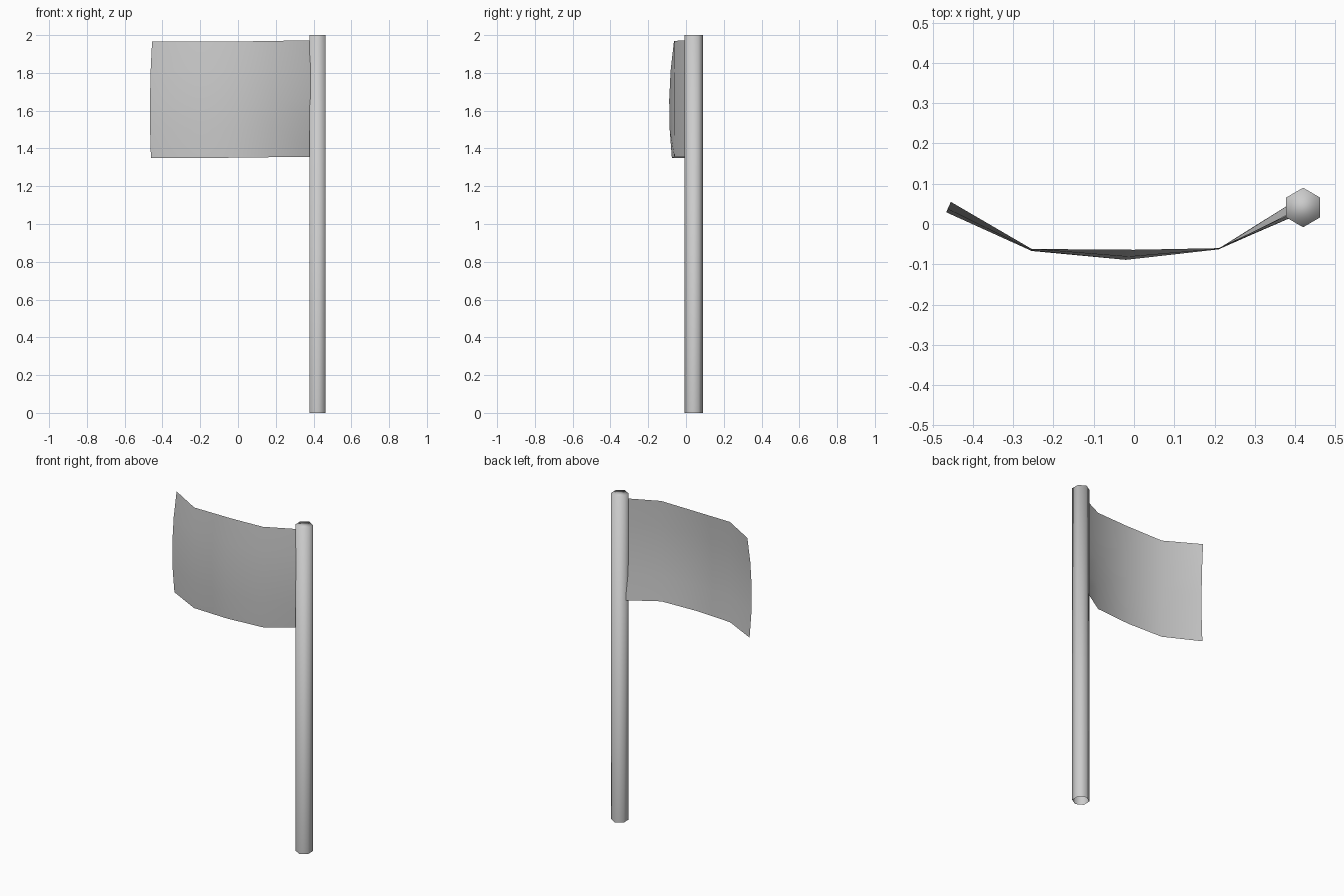
import bpy, bmesh, math

if "Cube" in bpy.data.objects:
    bpy.data.objects.remove(bpy.data.objects["Cube"])


def add_object(name, bm):
    mesh = bpy.data.meshes.new(name)
    bm.to_mesh(mesh)
    bm.free()
    for p in mesh.polygons:
        p.use_smooth = True
    obj = bpy.data.objects.new(name, mesh)
    bpy.context.collection.objects.link(obj)
    return obj


# Hexagonal pole, capped on top and open underneath
bm = bmesh.new()
rings = []
for z in (0.0, 2.0):
    rings.append([bm.verts.new((0.42 + 0.049 * math.cos(math.radians(60 * i + 30)),
                                0.041 + 0.049 * math.sin(math.radians(60 * i + 30)), z))
                  for i in range(6)])
for i in range(6):
    j = (i + 1) % 6
    bm.faces.new((rings[0][i], rings[0][j], rings[1][j], rings[1][i]))
bm.faces.new(rings[1])
add_object("pole", bm)

# Waving cloth: x and y per column at the top, middle and bottom edge
columns = [
    ((-0.455, 0.055), (-0.466, 0.029), (-0.461, 0.042)),
    ((-0.254, -0.062), (-0.254, -0.067), (-0.254, -0.064)),
    ((0.0, -0.064), (-0.02, -0.089), (-0.02, -0.075)),
    ((0.21, -0.060), (0.21, -0.063), (0.21, -0.061)),
    ((0.42, 0.040), (0.42, 0.030), (0.42, 0.070)),
]
top_z = (1.965, 1.965, 1.966, 1.97, 1.971)
bottom_z = (1.35, 1.349, 1.351, 1.354, 1.356)
ROWS = 4

bm = bmesh.new()
grid = []
for col, zt, zb in zip(columns, top_z, bottom_z):
    line = []
    for r in range(ROWS + 1):
        t = r / ROWS
        # quadratic billow through the three control points
        w = ((1 - t) * (1 - 2 * t), 4 * t * (1 - t), t * (2 * t - 1))
        x = sum(a * p[0] for a, p in zip(w, col))
        y = sum(a * p[1] for a, p in zip(w, col))
        line.append(bm.verts.new((x, y, zt + (zb - zt) * t)))
    grid.append(line)
for a, b in zip(grid, grid[1:]):
    for r in range(ROWS):
        bm.faces.new((a[r], a[r + 1], b[r + 1], b[r]))
add_object("flag_cloth", bm)
